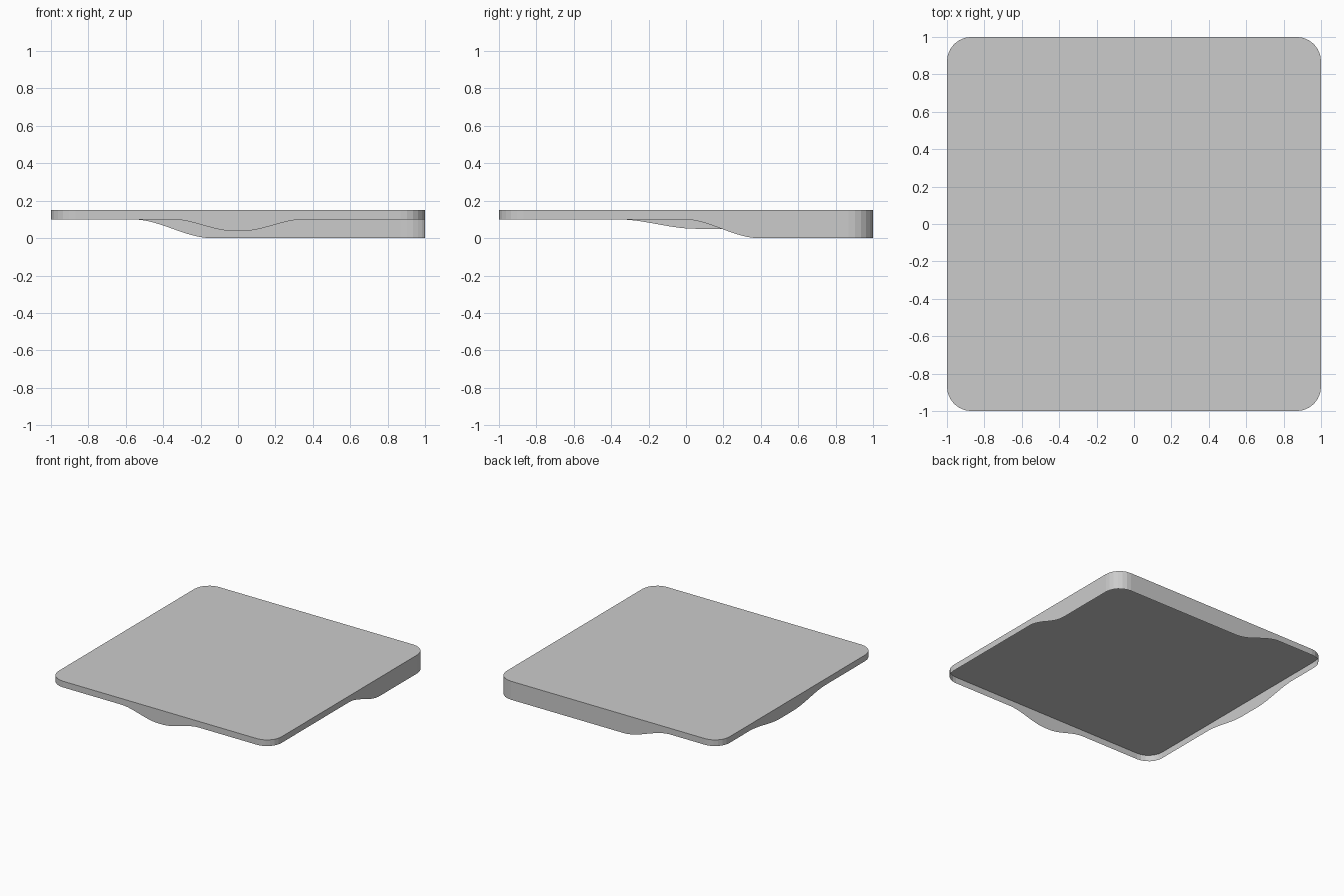
import bpy, bmesh, math

if "Cube" in bpy.data.objects:
    bpy.data.objects.remove(bpy.data.objects["Cube"])

TOP, RIM, R, N = 0.15, 0.10, 0.13, 6   # top height, shallow skirt edge, corner radius, corner steps


def ease(a, b, t):
    t = min(1, max(0, (t - a) / (b - a)))
    return t * t * (3 - 2 * t)


# Height of the skirt's wavy lower edge on each side
def front(x):
    return RIM - 0.063 * (ease(-0.35, -0.02, x) - ease(0.02, 0.35, x))


def right(y):
    return RIM * (1 - ease(-0.01, 0.39, y))


def back(x):
    return RIM * (1 - ease(-0.56, -0.14, x))


def left(y):
    return RIM - 0.05 * (ease(-0.36, 0.05, y) - ease(0.22, 0.62, y))


# Rounded-square outline, counter-clockwise, with the lower edge height at each point
outline = []
STEPS = 60
L = 1 - R
sides = [
    (front, lambda t: (t, -1), lambda t: t, (L, -L), -90),
    (right, lambda t: (1, t), lambda t: t, (L, L), 0),
    (back, lambda t: (-t, 1), lambda t: -t, (-L, L), 90),
    (left, lambda t: (-1, -t), lambda t: -t, (-L, -L), 180),
]
for height, point, along, (cx, cy), start in sides:
    for i in range(STEPS + 1):
        t = -L + 2 * L * i / STEPS
        outline.append((*point(t), height(along(t))))
    z = outline[-1][2]
    for i in range(1, N):
        a = math.radians(start + 90 * i / N)
        outline.append((cx + R * math.cos(a), cy + R * math.sin(a), z))

# Flat top with a hanging open skirt
bm = bmesh.new()
upper = [bm.verts.new((x, y, TOP)) for x, y, z in outline]
lower = [bm.verts.new(p) for p in outline]
bm.faces.new(upper)
n = len(outline)
for i in range(n):
    j = (i + 1) % n
    bm.faces.new((lower[i], lower[j], upper[j], upper[i]))
mesh = bpy.data.meshes.new("draped_cover")
bm.to_mesh(mesh)
bm.free()
cover = bpy.data.objects.new("draped_cover", mesh)
bpy.context.collection.objects.link(cover)

grey = bpy.data.materials.new("light grey")
grey.diffuse_color = (0.6, 0.6, 0.6, 1)
grey.use_nodes = True
grey.node_tree.nodes["Principled BSDF"].inputs["Base Color"].default_value = grey.diffuse_color
mesh.materials.append(grey)
